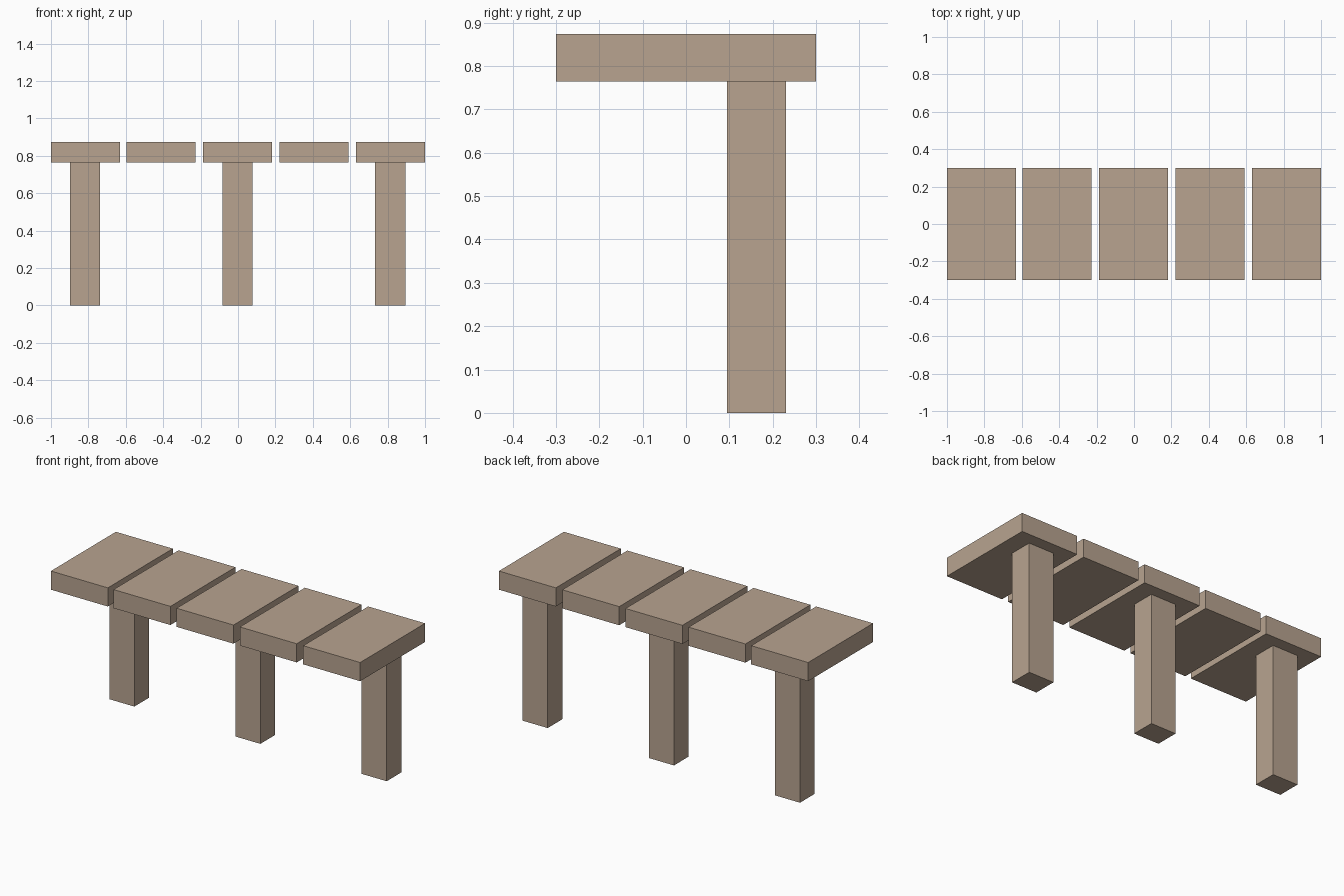
import bpy

cube = bpy.data.objects.get("Cube")
if cube:
    bpy.data.objects.remove(cube, do_unlink=True)

# Single weathered wood colour
wood = bpy.data.materials.new("light_brown_wood")
wood.use_nodes = True
colour = (0.48, 0.37, 0.28, 1.0)
wood.diffuse_color = colour
wood.node_tree.nodes["Principled BSDF"].inputs["Base Color"].default_value = colour


def box(name, x, y, z):
    """Add a wooden box spanning the given (low, high) ranges."""
    spans = (x, y, z)
    bpy.ops.mesh.primitive_cube_add(size=1, location=[(a + b) / 2 for a, b in spans])
    obj = bpy.context.object
    obj.name = name
    obj.scale = [b - a for a, b in spans]
    bpy.ops.object.transform_apply(location=False, rotation=False, scale=True)
    obj.data.materials.append(wood)
    return obj


SEAT_BOTTOM, SEAT_TOP = 0.764, 0.873

# Five seat slabs with narrow gaps
for i, cx in enumerate((-0.816, -0.411, -0.003, 0.406, 0.816)):
    box(f"seat_slab_{i + 1}", (cx - 0.184, cx + 0.184), (-0.3, 0.3),
        (SEAT_BOTTOM, SEAT_TOP))

# Three posts set towards the back, under alternate slabs
for side, cx in (("right", -0.818), ("middle", -0.003), ("left", 0.814)):
    box(f"{side}_post", (cx - 0.081, cx + 0.081), (0.095, 0.231),
        (0, SEAT_BOTTOM))
